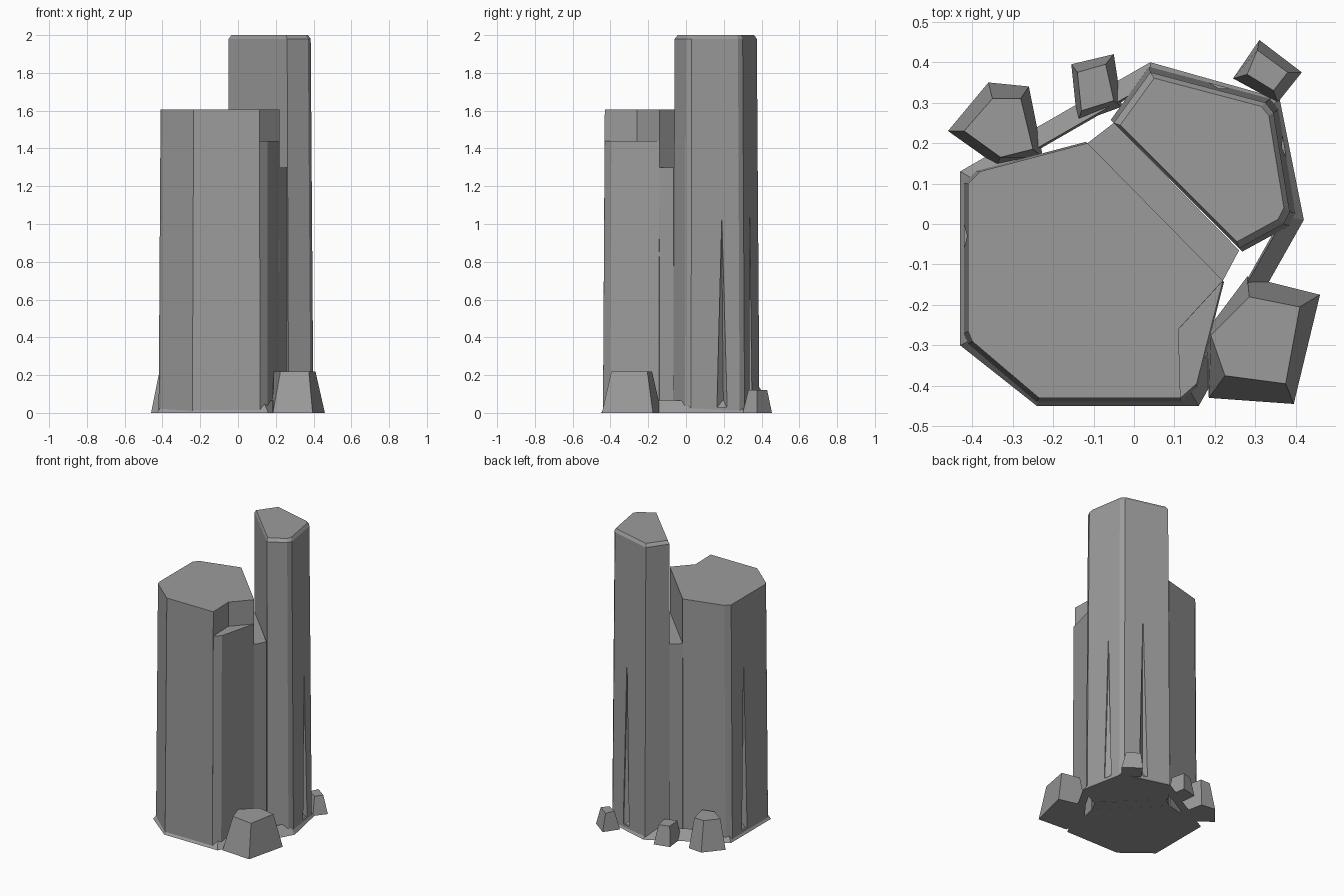
import bpy, bmesh
from math import hypot
from mathutils import Vector

cube = bpy.data.objects.get("Cube")
if cube:
    bpy.data.objects.remove(cube)

stone = bpy.data.materials.new("grey_stone")
stone.use_nodes = True
stone.diffuse_color = (0.33, 0.33, 0.33, 1)
stone.node_tree.nodes["Principled BSDF"].inputs["Base Color"].default_value = stone.diffuse_color


def loft(name, rings):
    """Closed solid through rings of (x, y, z) points."""
    bm = bmesh.new()
    loops = [[bm.verts.new(p) for p in ring] for ring in rings]
    for a, b in zip(loops, loops[1:]):
        for i in range(len(a)):
            j = (i + 1) % len(a)
            bm.faces.new((a[i], a[j], b[j], b[i]))
    bm.faces.new(loops[0][::-1])
    bm.faces.new(loops[-1])
    bmesh.ops.recalc_face_normals(bm, faces=bm.faces)
    return finish(name, bm)


def finish(name, bm):
    mesh = bpy.data.meshes.new(name)
    bm.to_mesh(mesh)
    bm.free()
    mesh.materials.append(stone)
    obj = bpy.data.objects.new(name, mesh)
    bpy.context.collection.objects.link(obj)
    return obj


def ring(outline, z, scale=1, pivot=(0, 0)):
    return [(pivot[0] + (x - pivot[0]) * scale, pivot[1] + (y - pivot[1]) * scale, z)
            for x, y in outline]


def crack(column, spot, outward, height, width=0.055, depth=0.035):
    """Cut a tall tapering split into a column face."""
    p, n = Vector((*spot, 0)), Vector((*outward, 0)).normalized()
    side, out = Vector((-n.y, n.x, 0)), n * 0.03
    floor = Vector((0, 0, 0.03))
    tip = Vector((0, 0, height)) + p
    bm = bmesh.new()
    pts = [p + floor + side * width / 2 + out, p + floor - side * width / 2 + out,
           p + floor - side * width / 2, p + floor - n * depth + side * width / 4,
           p + floor + side * width / 2, tip - n * 0.012, tip + out]
    for q in pts:
        bm.verts.new(q)
    bmesh.ops.convex_hull(bm, input=bm.verts)
    bmesh.ops.recalc_face_normals(bm, faces=bm.faces)
    cutter = finish("crack_cutter", bm)
    cutter.hide_render = True
    cutter.hide_set(True)
    cutter.display_type = 'WIRE'
    mod = column.modifiers.new("crack", 'BOOLEAN')
    mod.operation, mod.object, mod.solver = 'DIFFERENCE', cutter, 'EXACT'


# Wide column with a lower ledge on its front corner
wide = [(-.41, .10), (-.41, -.265), (-.40, -.29), (-.235, -.43), (.115, -.43),
        (.11, -.26), (.22, -.14), (-.115, .20), (-.38, .13)]
pivot = (.1, .05)
wide_column = loft("wide_column", [ring(wide, 0, 1.02, pivot), ring(wide, 1.605, 1, pivot)])
crack(wide_column, (-.417, -.03), (-1, 0), 1.2)

ledge = [(.11, -.26), (.115, -.43), (.155, -.395), (.22, -.14)]
loft("ledge_column", [ring(ledge, 0, 1.02, pivot), ring(ledge, 1.44, 1, pivot)])

# Tall column with a chamfered top
tall = [(.04, .375), (.325, .30), (.345, .275), (.385, .03), (.37, 0),
        (.26, -.06), (-.05, .25)]
pivot, middle = (.1, .1), (.18, .17)
tall_column = loft("tall_column", [ring(tall, 0, 1.05, pivot), ring(tall, 1.98, 1, pivot),
                                   ring(tall, 2, .93, middle)])
crack(tall_column, (.367, .19), (1, .16), 1.04)
crack(tall_column, (.21, .338), (.26, 1), 1.19)

# Low filler between the columns
gap = [(-.115, .20), (.22, -.14), (.26, -.065), (-.05, .25)]
loft("gap_filler", [ring(gap, 0), ring(gap, 1.3)])

# Sloped skirt around the foot, open in the middle
foot = [Vector(p) for p in ((-.43, .13), (-.43, -.30), (-.24, -.45), (.16, -.45),
                            (.42, .01), (.36, .31), (.04, .40))]


def inset(points, d):
    result = []
    for i, p in enumerate(points):
        a, b = (p - points[i - 1]).normalized(), (points[(i + 1) % len(points)] - p).normalized()
        na, nb = Vector((-a.y, a.x)), Vector((-b.y, b.x))
        result.append(p + (na + nb) * d / (1 + na.dot(nb)))
    return result


bm = bmesh.new()
rows = [[bm.verts.new(q) for q in ring(inset(foot, d), z)] for d, z in ((0, 0), (.045, .065), (.05, 0))]
for r in range(3):
    a, b = rows[r], rows[(r + 1) % 3]
    for i in range(len(foot)):
        j = (i + 1) % len(foot)
        bm.faces.new((a[i], a[j], b[j], b[i]))
bmesh.ops.recalc_face_normals(bm, faces=bm.faces)
finish("foot_skirt", bm)

# Loose rocks: base outline, top outline, height
rocks = {
    "front_rock": ([(.28, -.13), (.46, -.175), (.395, -.445), (.185, -.43), (.175, -.27)],
                   [(.285, -.18), (.41, -.205), (.375, -.395), (.225, -.375), (.19, -.275)], .22),
    "back_right_rock": ([(-.46, .23), (-.36, .35), (-.26, .34), (-.225, .165), (-.34, .145)],
                        [(-.42, .23), (-.35, .31), (-.28, .31), (-.25, .185), (-.33, .165)], .20),
    "back_rock": ([(-.155, .395), (-.05, .42), (-.03, .29), (-.14, .25)],
                  [(-.14, .375), (-.07, .395), (-.05, .305), (-.13, .28)], .13),
    "back_left_rock": ([(.31, .455), (.415, .375), (.355, .30), (.245, .36)],
                       [(.305, .43), (.38, .375), (.345, .33), (.28, .37)], .12),
}
for name, (base, top, height) in rocks.items():
    loft(name, [ring(base, 0), ring(top, height)])
